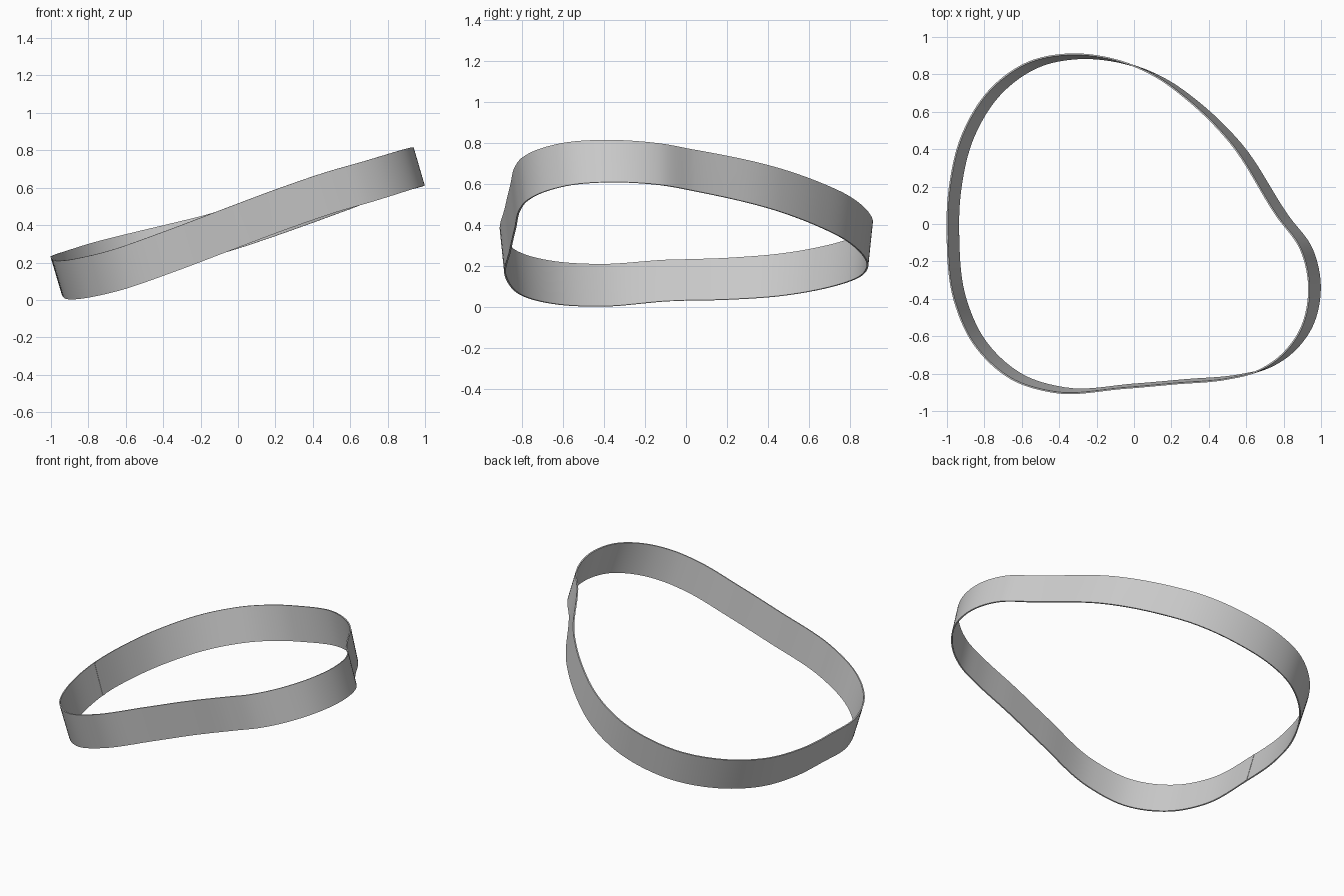
import bpy
from mathutils import Vector

if "Cube" in bpy.data.objects:
    bpy.data.objects.remove(bpy.data.objects["Cube"])

# Lower edge of the band, anticlockwise seen from above
LOWER = [Vector(p) for p in [
    (0.995, -0.35, 0.61), (0.95, -0.13, 0.597), (0.825, 0.02 + 0.02, 0.567),
    (0.57, 0.43, 0.475), (0.35, 0.645, 0.395), (0.165, 0.775, 0.33),
    (0.0, 0.845, 0.275), (-0.1, 0.87, 0.245), (-0.3, 0.885, 0.195),
    (-0.5, 0.845, 0.148), (-0.7, 0.71, 0.10), (-0.86, 0.46, 0.055),
    (-0.925, 0.2, 0.037), (-0.938, -0.08, 0.03), (-0.90, -0.4, 0.004),
    (-0.80, -0.62, 0.013), (-0.60, -0.805, 0.06), (-0.37, -0.877, 0.14),
    (0.0, -0.857, 0.28), (0.28, -0.833, 0.385), (0.56, -0.808, 0.48),
    (0.70, -0.775, 0.52), (0.83, -0.70, 0.56), (0.95, -0.55, 0.598)]]


def smooth_loop(pts, steps):
    """Closed smooth curve through unevenly spaced points."""
    n = len(pts)
    gap = [(pts[(i + 1) % n] - pts[i]).length for i in range(n)]
    tan = []
    for i in range(n):
        a, b = gap[i - 1], gap[i]
        va = (pts[i] - pts[i - 1]) / a
        vb = (pts[(i + 1) % n] - pts[i]) / b
        tan.append((va * b + vb * a) / (a + b))
    out = []
    for i in range(n):
        j = (i + 1) % n
        for s in range(steps):
            t = s / steps
            out.append(pts[i] * (2*t**3 - 3*t**2 + 1) + pts[j] * (3*t**2 - 2*t**3)
                       + tan[i] * gap[i] * (t**3 - 2*t**2 + t)
                       + tan[j] * gap[i] * (t**3 - t**2))
    return out


def lift(p, t):
    """Point at height fraction t on the leaning, slightly flared wall."""
    return p + Vector((-0.06, 0.025 * p.y, 0.2 + 0.015 * abs(p.y))) * t


def strip(name, lower, closed, rows, thickness):
    n = len(lower)
    verts = [lift(p, r / rows) for r in range(rows + 1) for p in lower]
    faces = [(r*n + i, r*n + (i + 1) % n, (r + 1)*n + (i + 1) % n, (r + 1)*n + i)
             for r in range(rows) for i in range(n if closed else n - 1)]
    mesh = bpy.data.meshes.new(name)
    mesh.from_pydata(verts, [], faces)
    obj = bpy.data.objects.new(name, mesh)
    bpy.context.collection.objects.link(obj)
    mod = obj.modifiers.new("thickness", 'SOLIDIFY')
    mod.thickness = thickness
    mod.offset = 0
    bpy.ops.object.select_all(action='DESELECT')
    obj.select_set(True)
    bpy.context.view_layer.objects.active = obj
    bpy.ops.object.modifier_apply(modifier=mod.name)
    bpy.ops.object.shade_smooth_by_angle()
    return obj


# Main band
strip("band", smooth_loop(LOWER, 8), True, 3, 0.008)

# Narrow seam where the band ends join, on the inside of the low side
seam = [Vector((-0.935, y, 0.03)) for y in (-0.06, -0.07, -0.08)]
strip("seam", seam, False, 1, 0.006)
